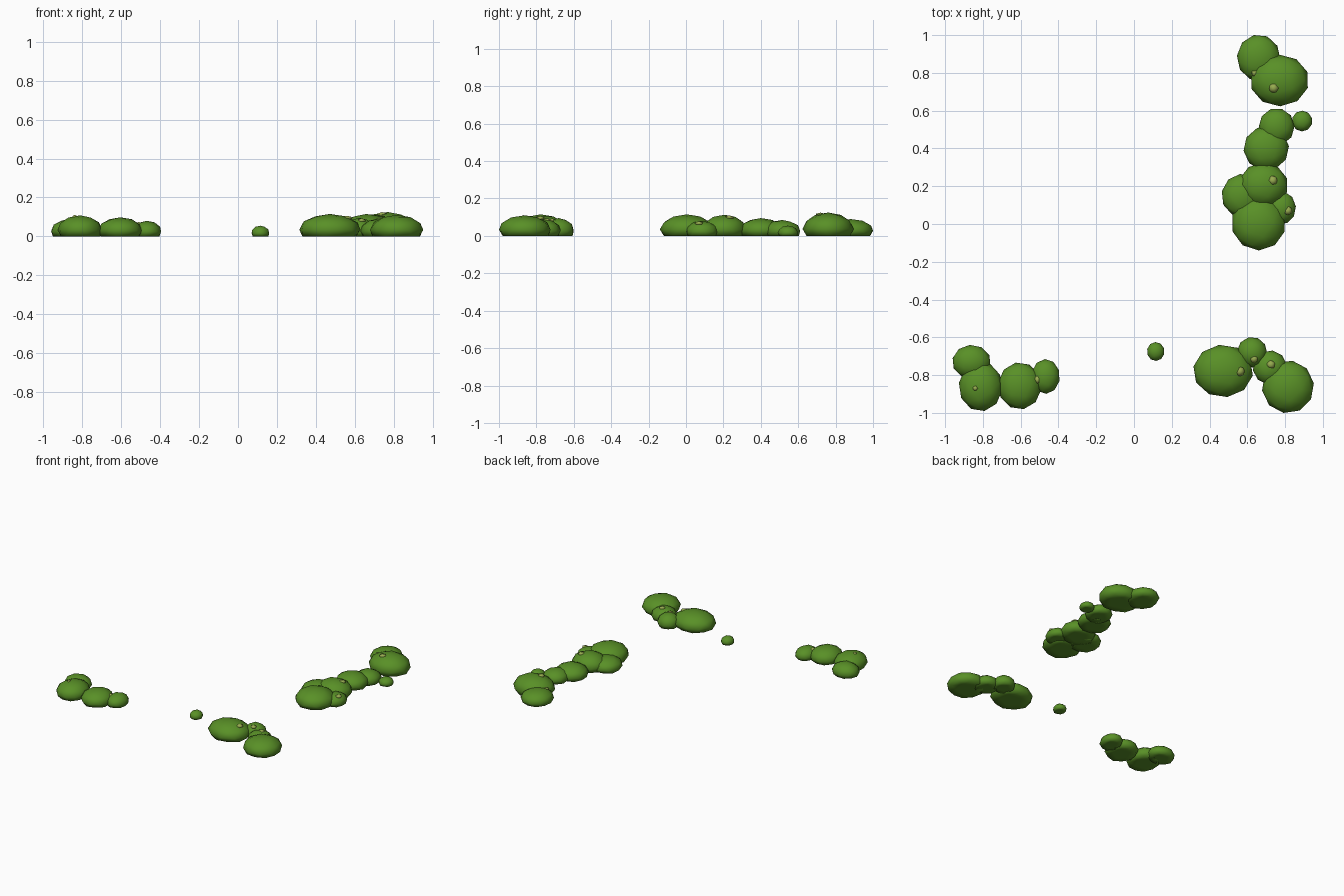
import bpy, bmesh, math, random
from mathutils import Matrix

random.seed(4)
if "Cube" in bpy.data.objects:
    bpy.data.objects.remove(bpy.data.objects["Cube"], do_unlink=True)


def make_material(name, rgb):
    mat = bpy.data.materials.new(name)
    mat.use_nodes = True
    mat.diffuse_color = (*rgb, 1)
    bsdf = mat.node_tree.nodes["Principled BSDF"]
    bsdf.inputs["Base Color"].default_value = (*rgb, 1)
    bsdf.inputs["Roughness"].default_value = 0.8
    return mat


leaf = make_material("leaf green", (0.10, 0.28, 0.02))
pale = make_material("pale yellow green", (0.31, 0.41, 0.08))


def add_ball(name, mat, detail, centre, radii, floor=None):
    """Low-poly ellipsoid fitted to its radii, optionally flattened on the floor."""
    bm = bmesh.new()
    bmesh.ops.create_icosphere(bm, subdivisions=detail, radius=1,
                               matrix=Matrix.Rotation(random.uniform(0, math.tau), 4, 'Z'))
    for axis in range(3):
        low = min(v.co[axis] for v in bm.verts)
        high = max(v.co[axis] for v in bm.verts)
        for v in bm.verts:
            unit = 2 * (v.co[axis] - low) / (high - low) - 1
            v.co[axis] = centre[axis] + radii[axis] * unit
    if floor is not None:
        for v in bm.verts:
            v.co.z = max(v.co.z, floor)
    mesh = bpy.data.meshes.new(name)
    bm.to_mesh(mesh)
    bm.free()
    mesh.materials.append(mat)
    mesh.shade_smooth()
    obj = bpy.data.objects.new(name, mesh)
    bpy.context.collection.objects.link(obj)


# Each clump: x, y, x radius, y radius, height
clumps = {
    "back": [(.66, .88, .115, .12, .09), (.77, .76, .15, .137, .125)],
    "middle": [(.89, .545, .052, .055, .055), (.755, .515, .095, .095, .085),
               (.70, .40, .12, .115, .095), (.685, .205, .125, .12, .113),
               (.575, .15, .11, .115, .088), (.66, .005, .138, .145, .115),
               (.78, .085, .077, .085, .08)],
    "front_left": [(.472, -.778, .157, .138, .115), (.625, -.68, .08, .08, .095),
                   (.72, -.76, .09, .09, .09), (.815, -.862, .137, .138, .11)],
    "lone": [(.115, -.675, .045, .05, .055)],
    "front_right": [(-.86, -.73, .1, .09, .09), (-.812, -.86, .115, .13, .108),
                    (-.605, -.857, .115, .123, .098), (-.468, -.807, .073, .092, .08)],
}
for place, bushes in clumps.items():
    for i, (x, y, rx, ry, h) in enumerate(bushes, 1):
        add_ball(f"{place}_bush_{i}", leaf, 2, (x, y, .3 * h), (rx, ry, .7 * h), floor=0)


def surface_height(x, y):
    top = 0
    for cx, cy, rx, ry, h in sum(clumps.values(), []):
        d = ((x - cx) / rx) ** 2 + ((y - cy) / ry) ** 2
        if d < 1:
            top = max(top, .3 * h + .7 * h * math.sqrt(1 - d))
    return top


# Pale buds resting in the foliage
buds = [(.64, .80, .018), (.74, .72, .025), (.735, .23, .024), (.815, .07, .022),
        (.56, -.78, .025), (.635, -.715, .02), (.725, -.745, .022),
        (-.51, -.825, .02), (-.84, -.87, .013)]
for i, (x, y, r) in enumerate(buds, 1):
    add_ball(f"bud_{i}", pale, 1, (x, y, surface_height(x, y) - .006), (r, r, .011))
